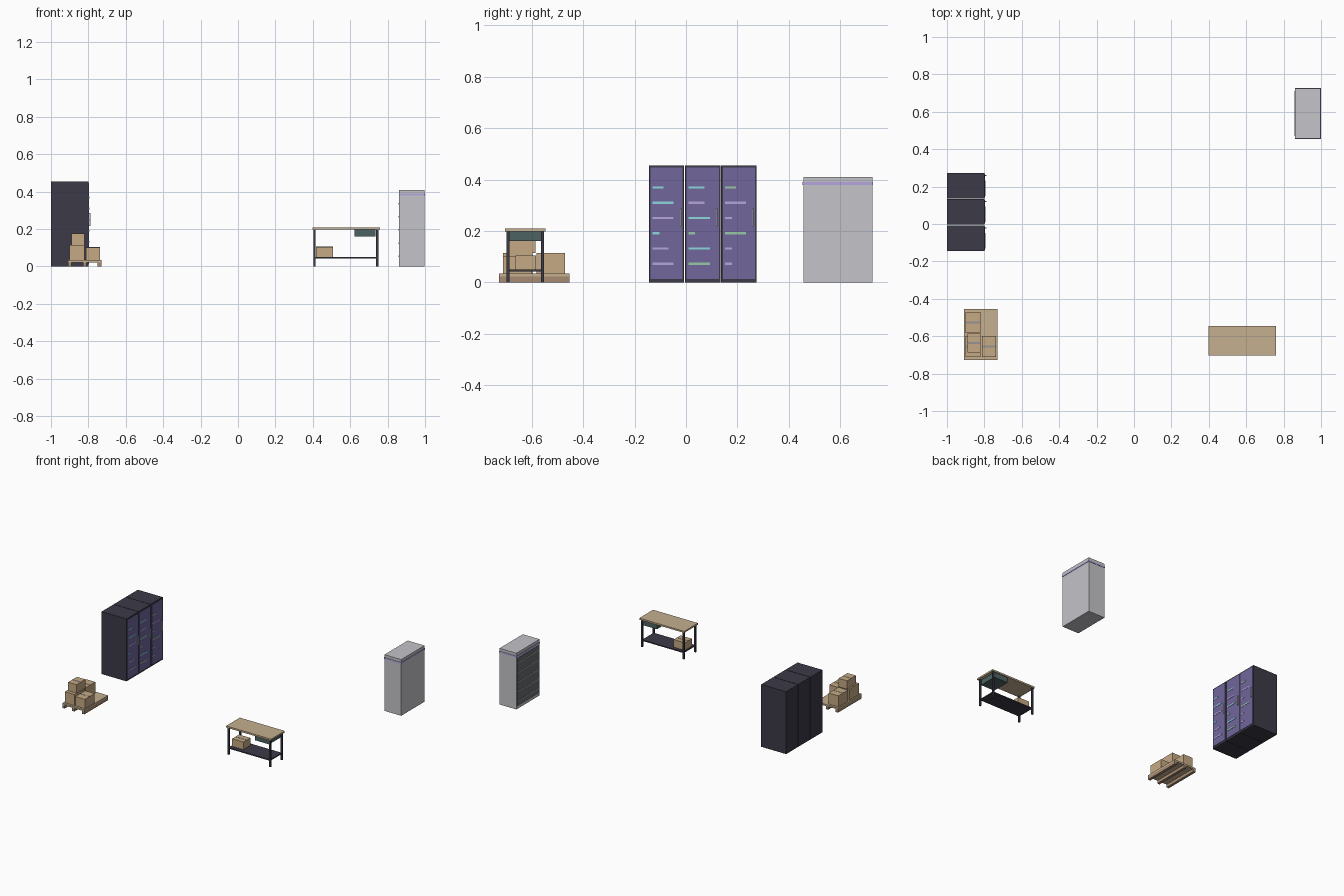
import bpy, bmesh
from mathutils import Matrix, Vector

if "Cube" in bpy.data.objects:
    bpy.data.objects.remove(bpy.data.objects["Cube"])


def material(name, r, g, b):
    m = bpy.data.materials.new(name)
    m.diffuse_color = (*[(c / 255) ** 2.2 for c in (r, g, b)], 1)
    m.use_nodes = True
    m.node_tree.nodes["Principled BSDF"].inputs["Base Color"].default_value = m.diffuse_color
    return m


DARK = material("dark_metal", 62, 60, 72)
PURPLE = material("door_purple", 112, 102, 155)
CYAN = material("light_cyan", 140, 215, 220)
LAVENDER = material("light_lavender", 180, 165, 220)
GREEN = material("light_green", 150, 200, 165)
STEEL = material("pale_steel", 195, 195, 200)
GRILLE = material("grille_grey", 105, 108, 112)
SLAT = material("slat_grey", 150, 160, 155)
WOOD = material("bench_wood", 196, 174, 143)
PALLET = material("pallet_wood", 165, 138, 112)
CARD = material("cardboard", 196, 168, 130)
TAPE = material("tape_grey", 150, 145, 145)
DRAWER = material("drawer_slate", 78, 98, 98)


def boxes(name, mat, *bounds):
    """One object made of boxes, each given as (x0, x1, y0, y1, z0, z1)."""
    bm = bmesh.new()
    for x0, x1, y0, y1, z0, z1 in bounds:
        centre = Vector(((x0 + x1) / 2, (y0 + y1) / 2, (z0 + z1) / 2))
        size = Matrix.Diagonal((x1 - x0, y1 - y0, z1 - z0, 1))
        bmesh.ops.create_cube(bm, size=1, matrix=Matrix.Translation(centre) @ size)
    mesh = bpy.data.meshes.new(name)
    bm.to_mesh(mesh)
    bm.free()
    mesh.materials.append(mat)
    obj = bpy.data.objects.new(name, mesh)
    bpy.context.collection.objects.link(obj)
    return obj


def carton(name, x0, x1, y0, y1, z0, z1):
    """Cardboard box with a strip of tape across its top."""
    boxes(name, CARD, (x0, x1, y0, y1, z0, z1))
    ym = (y0 + y1) / 2
    boxes(name + "_tape", TAPE, (x0 + .001, x1 - .001, ym - .005, ym + .005, z1 - .001, z1 + .001))


# Three equipment racks facing +x; each status bar is (length, colour), top to bottom
bars = [
    [(.043, CYAN), (.082, CYAN), (.082, LAVENDER), (.027, CYAN), (.062, LAVENDER), (.082, LAVENDER)],
    [(.062, CYAN), (.062, LAVENDER), (.082, CYAN), (.025, GREEN), (.082, CYAN), (.082, GREEN)],
    [(.043, GREEN), (.082, LAVENDER), (.027, LAVENDER), (.082, GREEN), (.027, LAVENDER), (.027, LAVENDER)],
]
for i, rack in enumerate(bars):
    yc = -.0755 + .1405 * i
    y0, y1 = yc - .0685, yc + .0685
    boxes(f"rack_body_{i}", DARK, (-1, -.799, y0, y1, 0, .455))
    boxes(f"rack_door_{i}", PURPLE, (-.801, -.796, y0 + .006, y1 - .006, .014, .446))
    for k, (length, mat) in enumerate(rack):
        z = .369 - .0594 * k
        boxes(f"status_bar_{i}_{k}", mat, (-.797, -.794, y0 + .014, y0 + .014 + length, z - .0045, z + .0045))
    yh = y1 - .014
    boxes(f"rack_handle_{i}", STEEL, (-.797, -.788, yh - .003, yh + .003, .217, .287))

# Cooling cabinet facing -x
boxes("cabinet_body", STEEL, (.862, .9975, .4565, .7245, 0, .41))
boxes("cabinet_band", LAVENDER, (.8595, 1, .454, .727, .379, .39))
boxes("cabinet_grille", GRILLE, (.860, .864, .466, .715, .02, .37))
boxes("cabinet_slats", SLAT,
      *[(.8585, .862, .470, .711, z - .004, z + .004) for z in (.055, .125, .195, .265, .335)])

# Workbench
boxes("bench_top", WOOD, (.397, .759, -.704, -.546, .197, .209))
boxes("bench_legs", DARK,
      *[(x - .006, x + .006, y - .006, y + .006, 0, .197) for x in (.409, .745) for y in (-.692, -.558)])
boxes("bench_shelf", DARK, (.409, .745, -.692, -.558, .042, .05))
boxes("bench_drawer", DRAWER, (.623, .736, -.692, -.555, .16, .197))
carton("bench_carton", .417, .508, -.663, -.583, .05, .105)

# Pallet with runners along y
boxes("pallet_deck", WOOD, (-.909, -.731, -.727, -.454, .022, .034))
boxes("pallet_runners", PALLET,
      *[(x - .0095, x + .0095, -.727, -.454, 0, .022) for x in (-.8995, -.82, -.7405)])

# Cartons stacked on the pallet
carton("carton_back", -.9, -.822, -.582, -.470, .034, .114)
carton("carton_front_left", -.9, -.820, -.711, -.598, .034, .114)
carton("carton_front_right", -.814, -.737, -.711, -.599, .034, .102)
carton("carton_upper", -.89, -.822, -.687, -.585, .115, .177)
